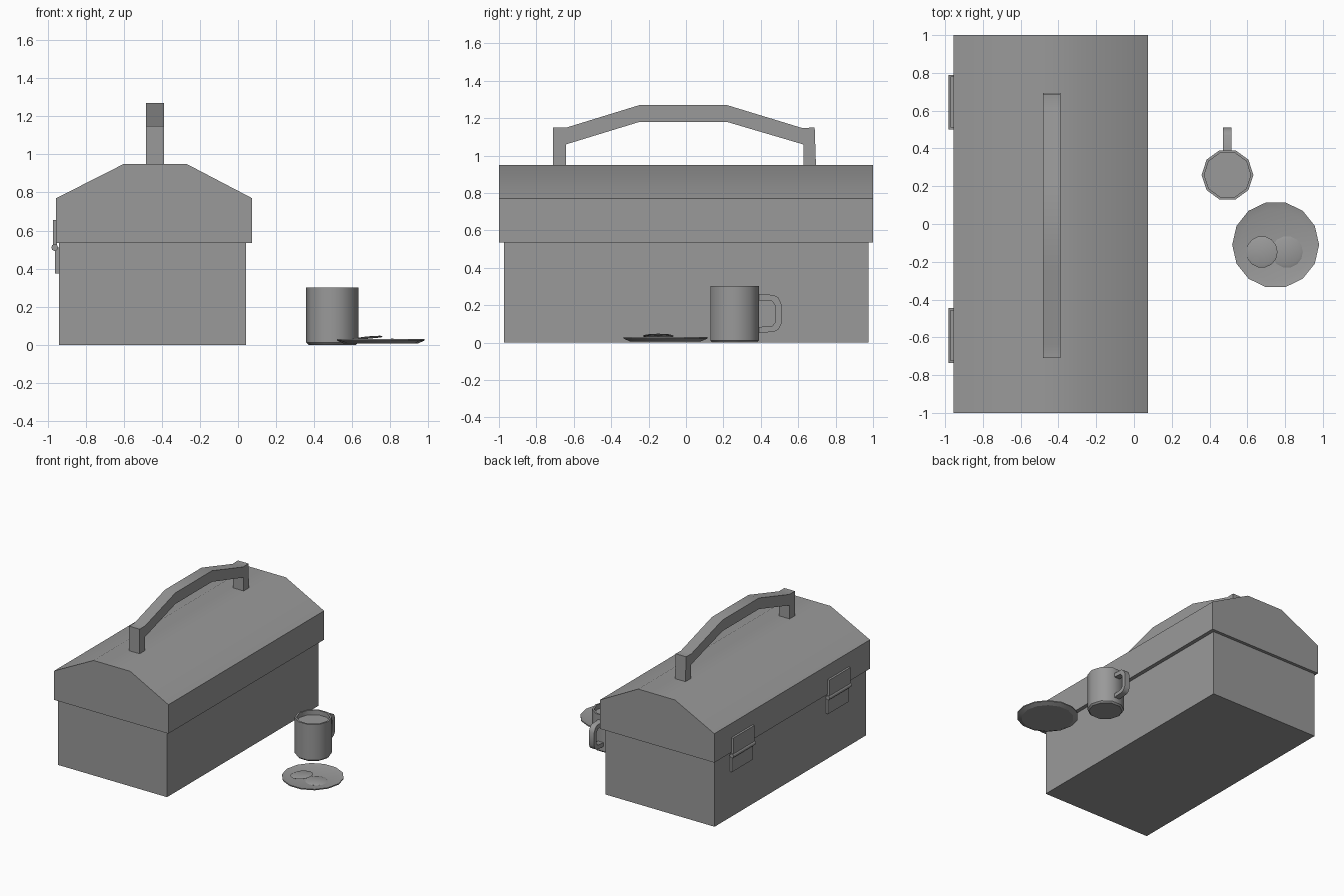
import bpy, bmesh, math
from mathutils import Vector, Matrix

if "Cube" in bpy.data.objects:
    bpy.data.objects.remove(bpy.data.objects["Cube"])

# Dark grey shared by every part
grey = bpy.data.materials.new("dark_grey")
grey.diffuse_color = (0.32, 0.32, 0.32, 1)
grey.use_nodes = True
grey.node_tree.nodes["Principled BSDF"].inputs["Base Color"].default_value = grey.diffuse_color


def finish(name, bm, smooth=None):
    bmesh.ops.remove_doubles(bm, verts=bm.verts, dist=1e-5)
    bmesh.ops.recalc_face_normals(bm, faces=bm.faces)
    me = bpy.data.meshes.new(name)
    bm.to_mesh(me)
    bm.free()
    me.materials.append(grey)
    ob = bpy.data.objects.new(name, me)
    bpy.context.collection.objects.link(ob)
    if smooth:
        bpy.ops.object.select_all(action='DESELECT')
        bpy.context.view_layer.objects.active = ob
        ob.select_set(True)
        bpy.ops.object.shade_smooth_by_angle(angle=math.radians(smooth))
    return ob


def box(name, lo, hi):
    bm = bmesh.new()
    lo, hi = Vector(lo), Vector(hi)
    bmesh.ops.create_cube(bm, size=1, matrix=Matrix.Translation((lo + hi) / 2)
                          @ Matrix.Diagonal((*(hi - lo), 1)))
    return finish(name, bm)


def prism(name, pts, axis, a, b, smooth=None):
    """Extrude a 2D profile along x (pts are y,z) or y (pts are x,z)."""
    bm = bmesh.new()
    face = bm.faces.new([bm.verts.new((a, u, v) if axis == 'x' else (u, a, v)) for u, v in pts])
    ext = bmesh.ops.extrude_face_region(bm, geom=[face])['geom']
    move = (b - a, 0, 0) if axis == 'x' else (0, b - a, 0)
    bmesh.ops.translate(bm, vec=move, verts=[e for e in ext if isinstance(e, bmesh.types.BMVert)])
    return finish(name, bm, smooth)


def lathe(name, pts, loc, steps, smooth=40, tilt=0):
    """Revolve an (r, z) profile around z, with optional tilt about y."""
    bm = bmesh.new()
    vs = [bm.verts.new((r, 0, z)) for r, z in pts]
    es = [bm.edges.new(p) for p in zip(vs, vs[1:])]
    bmesh.ops.spin(bm, geom=vs + es, cent=(0, 0, 0), axis=(0, 0, 1),
                   angle=math.tau, steps=steps, use_merge=True)
    bm.transform(Matrix.Translation(loc) @ Matrix.Rotation(tilt, 4, 'Y'))
    return finish(name, bm, smooth)


# Lunch box body and overhanging lid
box("box_body", (-0.94, -0.973, 0), (0.043, 0.975, 0.54))
prism("lid", [(-0.955, 0.535), (0.074, 0.535), (0.074, 0.77), (-0.27, 0.95),
              (-0.60, 0.95), (-0.955, 0.77)], 'y', -1, 1, 40)

# Carrying handle on two posts
prism("carry_handle", [(-0.71, 0.945), (-0.71, 1.15), (-0.64, 1.15), (-0.25, 1.27), (0.22, 1.27),
                       (0.62, 1.148), (0.688, 1.15), (0.695, 0.945), (0.627, 0.945), (0.627, 1.06),
                       (0.22, 1.18), (-0.25, 1.18), (-0.642, 1.06), (-0.642, 0.945)],
      'x', -0.482, -0.388, 40)

# Two latches on the left side
for tag, y in (("front", -0.59), ("rear", 0.645)):
    box(f"latch_upper_plate_{tag}", (-0.972, y - 0.135, 0.52), (-0.95, y + 0.135, 0.655))
    box(f"latch_lower_plate_{tag}", (-0.96, y - 0.135, 0.375), (-0.935, y + 0.135, 0.51))
    bm = bmesh.new()
    bmesh.ops.create_cone(bm, cap_ends=True, segments=8, radius1=0.018, radius2=0.018, depth=0.29,
                          matrix=Matrix.Translation((-0.963, y, 0.511))
                          @ Matrix.Rotation(math.pi / 2, 4, 'X'))
    finish(f"latch_barrel_{tag}", bm, 50)

# Mug, filled near the rim
lathe("mug", [(0, 0), (0.125, 0), (0.137, 0.012), (0.137, 0.302), (0.123, 0.302),
              (0.123, 0.265), (0, 0.265)], (0.495, 0.26, 0), 10)
prism("mug_handle", [(0.385, 0.26), (0.47, 0.255), (0.495, 0.24), (0.51, 0.205), (0.51, 0.10),
                     (0.495, 0.07), (0.47, 0.058), (0.385, 0.052), (0.385, 0.084), (0.46, 0.088),
                     (0.478, 0.11), (0.478, 0.195), (0.46, 0.222), (0.385, 0.227)],
      'x', 0.47, 0.517, 50)

# Shallow plate with two biscuits, one leaning on the other
lathe("plate", [(0, 0.007), (0.195, 0.007), (0.23, 0.022), (0.23, 0.03), (0.19, 0.02), (0, 0.02)],
      (0.75, -0.11, 0), 14, 20)
biscuit = [(0, 0), (0.075, 0), (0.084, 0.005), (0.07, 0.01), (0, 0.013)]
lathe("biscuit_flat", biscuit, (0.81, -0.148, 0.019), 14, 60)
lathe("biscuit_leaning", biscuit, (0.677, -0.148, 0.031), 14, 60, -0.1)
